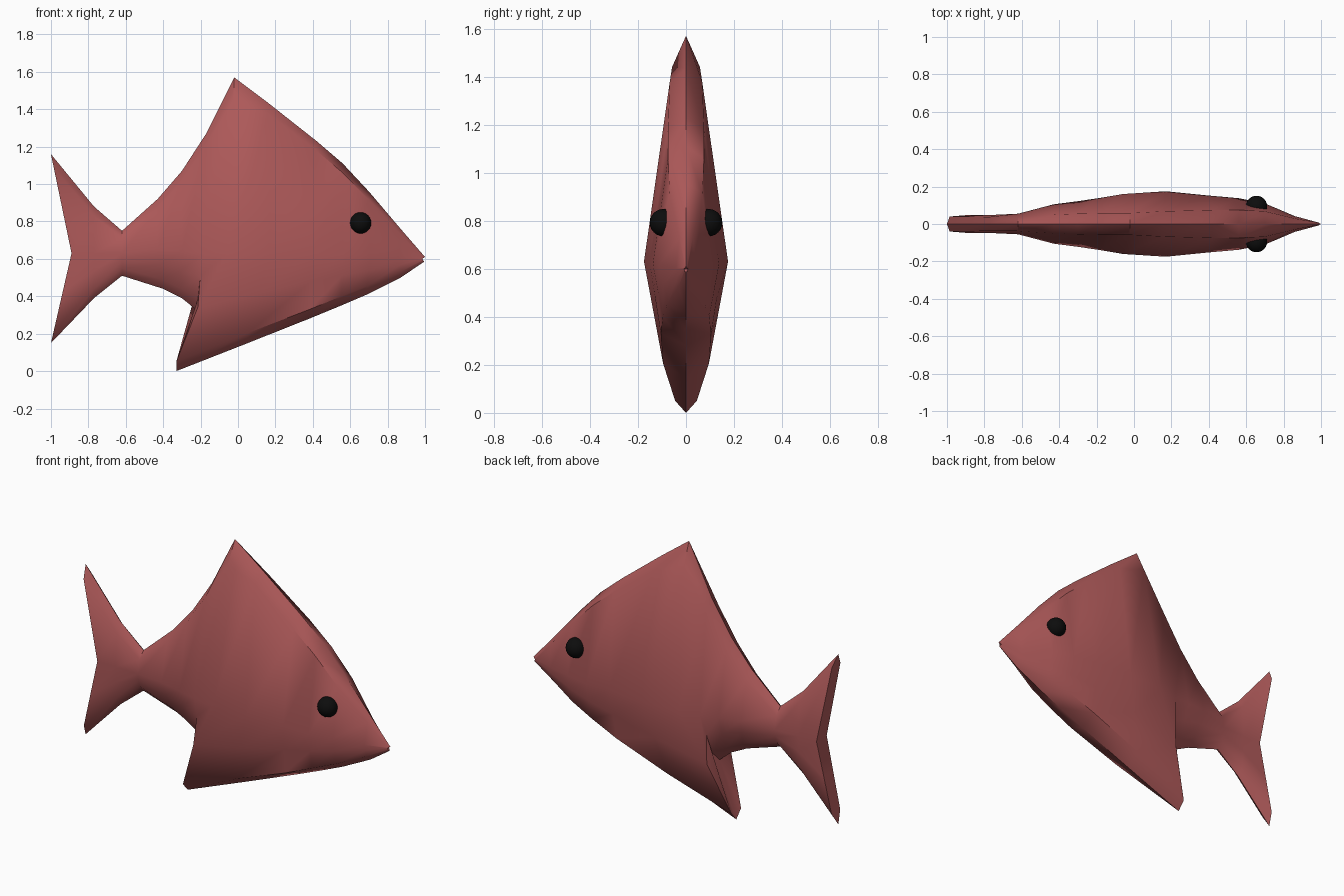
import bpy, bmesh, math

if "Cube" in bpy.data.objects:
    bpy.data.objects.remove(bpy.data.objects["Cube"])


def material(name, color):
    m = bpy.data.materials.new(name)
    m.diffuse_color = color
    m.use_nodes = True
    m.node_tree.nodes["Principled BSDF"].inputs["Base Color"].default_value = m.diffuse_color
    return m


def finish(obj, mat, angle):
    obj.data.materials.append(mat)
    bpy.ops.object.select_all(action='DESELECT')
    obj.select_set(True)
    bpy.context.view_layer.objects.active = obj
    bpy.ops.object.shade_smooth_by_angle(angle=math.radians(angle))


red = material("fish_red", (0.42, 0.1, 0.1, 1))
black = material("eye_black", (0.004, 0.004, 0.004, 1))

# Ribs from tail to nose: top (x, z), middle (x, z), bottom (x, z),
# half width at middle, half width at rim, rim inset
RIBS = [
    ((-1.0, 1.16), (-.89, .63), (-1.0, .15), .048, .040, .07),
    ((-.77, .88), (-.77, .63), (-.77, .39), .048, .038, .05),
    ((-.62, .75), (-.62, .63), (-.62, .51), .055, .038, .04),
    ((-.43, .92), (-.43, .65), (-.40, .44), .105, .050, .05),
    ((-.30, 1.07), (-.30, .64), (-.30, .39), .122, .055, .05),
    ((-.17, 1.27), (-.19, .63), (-.22, .325), .138, .058, .06),
    ((-.02, 1.57), (-.06, .63), (-.33, .0), .160, .058, .13),
    ((.16, 1.435), (.17, .63), (.04, .145), .175, .068, .06),
    ((.42, 1.23), (.40, .63), (.38, .28), .152, .075, .05),
    ((.56, 1.11), (.56, .62), (.55, .35), .138, .075, .05),
    ((.70, .96), (.70, .62), (.69, .41), .110, .068, .045),
    ((.87, .76), (.86, .60), (.87, .50), .042, .028, .03),
    ((1.0, .61), (.985, .60), (.995, .585), .008, .004, .005),
]
FIN, BELLY = 6, 7


def half_rib(i):
    top, mid, bot, wm, wr, d = RIBS[i]

    def inset(p):
        t = d / abs(p[1] - mid[1])
        return (p[0] + (mid[0] - p[0]) * t, p[1] + (mid[1] - p[1]) * t)
    a, b = inset(top), inset(bot)
    low_w = wr
    if i > FIN:
        low_w = min(wr * 1.4, wm * .7)
    low = ((mid[0] + b[0]) / 2, (mid[1] + b[1]) / 2)
    lw = (wm + low_w) / 2
    if i == FIN:  # the belly fin's rear edge
        b, low_w, low, lw = (-.33, .05), .045, (-.215, .34), .112
    return [(top[0], 0, top[1]), (a[0], wr, a[1]), (mid[0], wm, mid[1]),
            (low[0], lw, low[1]), (b[0], low_w, b[1]), (bot[0], 0, bot[1])]


# Body, tail and fins lofted through the ribs
bm = bmesh.new()
rings = []
for i in range(len(RIBS)):
    h = half_rib(i)
    ring = h + [(x, -y, z) for x, y, z in reversed(h[1:-1])]
    rings.append([bm.verts.new(p) for p in ring])
n = len(rings[0])
for r, s in zip(rings, rings[1:]):
    for k in range(n):
        bm.faces.new((r[k], r[(k + 1) % n], s[(k + 1) % n], s[k]))
# Close the tail edge and the nose in strips between left and right
for r in (rings[0], rings[-1]):
    bm.faces.new((r[0], r[1], r[-1]))
    for k in range(1, n // 2 - 1):
        bm.faces.new((r[k], r[k + 1], r[n - k - 1], r[n - k]))
    m = n // 2
    bm.faces.new((r[m - 1], r[m], r[m + 1]))
bmesh.ops.recalc_face_normals(bm, faces=bm.faces)
mesh = bpy.data.meshes.new("fish_body")
bm.to_mesh(mesh)
bm.free()
body = bpy.data.objects.new("fish_body", mesh)
bpy.context.collection.objects.link(body)
finish(body, red, 50)

# Eyes
for side, name in ((-1, "eye_front"), (1, "eye_back")):
    bpy.ops.mesh.primitive_uv_sphere_add(segments=24, ring_count=12, radius=.057,
                                         location=(.655, side * .094, .792))
    eye = bpy.context.object
    eye.name = name
    finish(eye, black, 60)
